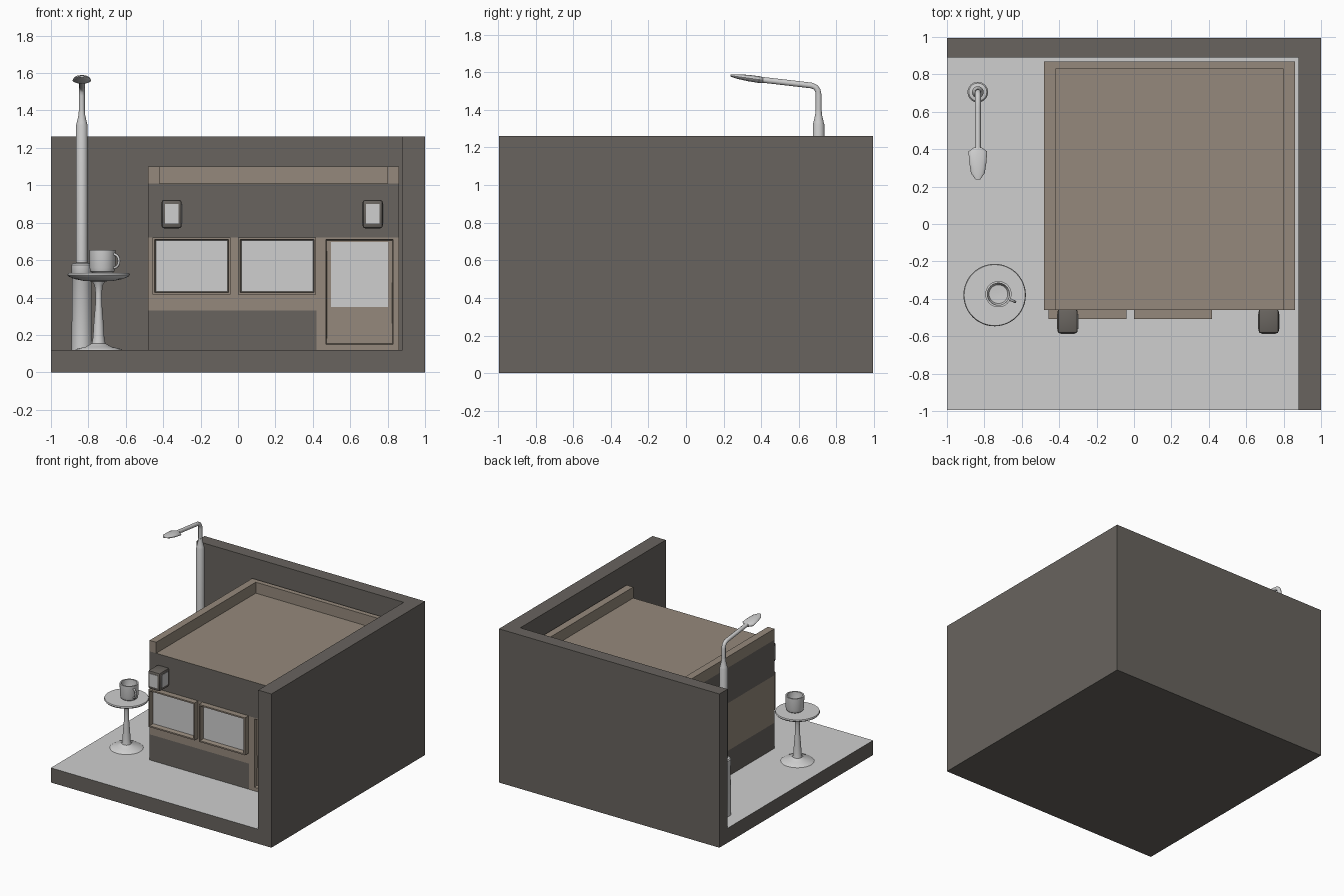
import bpy, bmesh, math
from mathutils import Vector

if "Cube" in bpy.data.objects:
    bpy.data.objects.remove(bpy.data.objects["Cube"])


def material(name, rgb):
    m = bpy.data.materials.new(name)
    m.diffuse_color = (*rgb, 1)
    m.use_nodes = True
    m.node_tree.nodes["Principled BSDF"].inputs["Base Color"].default_value = m.diffuse_color
    return m


DARK = material("dark stone", (0.138, 0.126, 0.113))
BROWN = material("warm brown", (0.300, 0.250, 0.200))
LIGHT = material("light grey", (0.62, 0.62, 0.62))


def finish(name, bm, mats, smooth=False):
    bmesh.ops.recalc_face_normals(bm, faces=bm.faces[:])
    me = bpy.data.meshes.new(name)
    bm.to_mesh(me)
    bm.free()
    for m in mats:
        me.materials.append(m)
    ob = bpy.data.objects.new(name, me)
    bpy.context.collection.objects.link(ob)
    if smooth:
        bpy.ops.object.select_all(action='DESELECT')
        ob.select_set(True)
        bpy.context.view_layer.objects.active = ob
        bpy.ops.object.shade_smooth_by_angle(angle=math.radians(35))
    return ob


def box_bm(x, y, z):
    bm = bmesh.new()
    bmesh.ops.create_cube(bm, size=1)
    for v in bm.verts:
        v.co = [r[0] if c < 0 else r[1] for c, r in zip(v.co, (x, y, z))]
    bm.normal_update()
    return bm


def box(name, x, y, z, mat):
    return finish(name, box_bm(x, y, z), [mat])


def prism(name, outline, z0, z1, mat):
    bm = bmesh.new()
    f = bm.faces.new([bm.verts.new((x, y, z0)) for x, y in outline])
    r = bmesh.ops.extrude_face_region(bm, geom=[f], use_keep_orig=True)
    for v in r["geom"]:
        if isinstance(v, bmesh.types.BMVert):
            v.co.z = z1
    return finish(name, bm, [mat])


def loft(name, rings, mat):
    """Skin a list of vertex rings and cap both ends."""
    bm = bmesh.new()
    rows = [[bm.verts.new(p) for p in ring] for ring in rings]
    n = len(rows[0])
    for a, b in zip(rows, rows[1:]):
        for i in range(n):
            j = (i + 1) % n
            bm.faces.new((a[i], a[j], b[j], b[i]))
    bm.faces.new(rows[0])
    bm.faces.new(rows[-1])
    return finish(name, bm, [mat], smooth=True)


def lathe(name, cx, cy, profile, mat, n=32):
    ang = [2 * math.pi * i / n for i in range(n)]
    return loft(name, [[(cx + r * math.cos(a), cy + r * math.sin(a), z) for a in ang]
                       for r, z in profile], mat)


def tube(name, pts, radius, mat):
    cu = bpy.data.curves.new(name, 'CURVE')
    cu.dimensions = '3D'
    cu.bevel_depth = radius
    cu.bevel_resolution = 3
    cu.use_fill_caps = True
    sp = cu.splines.new('POLY')
    sp.points.add(len(pts) - 1)
    for p, co in zip(sp.points, pts):
        p.co = (*co, 1)
    sp.use_smooth = True
    cu.materials.append(mat)
    ob = bpy.data.objects.new(name, cu)
    bpy.context.collection.objects.link(ob)
    return ob


# Ground slab with light paving on top
bm = box_bm((-1, 0.88), (-0.995, 0.89), (0, 0.12))
for f in bm.faces:
    f.material_index = int(f.normal.z > 0.5)
finish("paved_slab", bm, [DARK, LIGHT])

# L-shaped boundary wall, back and right
prism("boundary_wall", [(-1, 0.995), (-1, 0.89), (0.88, 0.89), (0.88, -0.995),
                        (1, -0.995), (1, 0.995)], 0, 1.26, DARK)

# Building: banded walls, recessed doorway, brown roof
bm = box_bm((-0.48, 0.86), (-0.46, 0.87), (0.12, 1.01))
for axis, cuts in ((2, (0.15, 0.33, 0.71, 0.72)), (0, (0.42, 0.47, 0.83))):
    for c in cuts:
        no = Vector((0, 0, 0))
        no[axis] = 1
        bmesh.ops.bisect_plane(bm, geom=bm.verts[:] + bm.edges[:] + bm.faces[:],
                               plane_co=no * c, plane_no=no)
bm.normal_update()
door = []
for f in bm.faces:
    c = f.calc_center_median()
    if f.normal.y < -0.5 and 0.47 < c.x < 0.83 and 0.15 < c.z < 0.71:
        door.append(f)
bmesh.ops.inset_region(bm, faces=door, thickness=0.006, depth=-0.03)
bm.normal_update()
for f in bm.faces:
    c = f.calc_center_median()
    entrance = c.y < -0.4 and c.x > 0.42 and c.z < 0.72
    f.material_index = int(f.normal.z > 0.5 or 0.33 < c.z < 0.72 or entrance)
finish("building", bm, [DARK, BROWN])

# Door glass
box("door_glass", (0.497, 0.803), (-0.438, -0.428), (0.348, 0.698), LIGHT)

# Parapet on three sides, open at the front
prism("roof_parapet", [(-0.48, -0.46), (-0.42, -0.46), (-0.42, 0.83), (0.80, 0.83),
                       (0.80, -0.46), (0.86, -0.46), (0.86, 0.87), (-0.48, 0.87)],
      1.01, 1.10, BROWN)

# Shop windows: projecting frame with recessed pane
for name, x0 in (("left", -0.457), ("right", 0.0)):
    bm = box_bm((x0, x0 + 0.418), (-0.507, -0.45), (0.415, 0.722))
    front = [f for f in bm.faces if f.normal.y < -0.5]
    bmesh.ops.inset_region(bm, faces=front, thickness=0.016, depth=0)
    bmesh.ops.inset_region(bm, faces=front, thickness=0.009, depth=-0.035)
    front[0].material_index = 1
    finish(name + "_window", bm, [BROWN, LIGHT])

# Wall lanterns with light panels on the front and sides
for name, cx in (("left", -0.355), ("right", 0.72)):
    bm = box_bm((cx - 0.054, cx + 0.054), (-0.585, -0.455), (0.77, 0.922))
    bmesh.ops.bevel(bm, geom=bm.edges[:], offset=0.014, segments=2, profile=0.5,
                    affect='EDGES')
    finish(name + "_lantern", bm, [DARK], smooth=True)
    box(name + "_lantern_front_panel", (cx - 0.036, cx + 0.036), (-0.588, -0.58),
        (0.797, 0.90), LIGHT)
    for side, s in (("inner", 1), ("outer", -1)):
        xs = sorted((cx + s * 0.05, cx + s * 0.057))
        box(f"{name}_lantern_{side}_panel", xs, (-0.562, -0.48), (0.797, 0.90), LIGHT)

# Cafe table: flared foot, slim stem, shallow dish top
TX, TY = -0.745, -0.38
lathe("table_stand", TX, TY, [(0.125, 0.12), (0.12, 0.125), (0.07, 0.136), (0.036, 0.155),
                              (0.030, 0.19), (0.027, 0.25), (0.018, 0.36), (0.017, 0.42),
                              (0.022, 0.465), (0.04, 0.495)], LIGHT)
lathe("table_top", TX, TY, [(0.03, 0.486), (0.08, 0.489), (0.13, 0.499), (0.16, 0.512),
                            (0.167, 0.521), (0.163, 0.53), (0.01, 0.53)], LIGHT, 48)

# Cup, hollow, with a looped handle
CX, CY = -0.725, -0.375
lathe("cup", CX, CY, [(0.01, 0.529), (0.052, 0.529), (0.063, 0.538), (0.069, 0.56),
                      (0.070, 0.655), (0.059, 0.655), (0.057, 0.56), (0.05, 0.548),
                      (0.01, 0.546)], LIGHT)
d = Vector((0.91, -0.42, 0)).normalized()
arc = [math.radians(-100 + 20 * i) for i in range(11)]
tube("cup_handle", [Vector((CX, CY, 0.595)) + d * (0.068 + 0.03 * math.cos(a))
                    + Vector((0, 0, 0.036 * math.sin(a))) for a in arc], 0.007, LIGHT)

# Street lamp: thick foot, stepped pole, bent arm and flat head
LX, LY = -0.835, 0.705
lathe("lamp_pole", LX, LY, [(0.055, 0.12), (0.052, 0.52), (0.055, 0.525), (0.055, 0.575),
                            (0.048, 0.583), (0.031, 0.586), (0.031, 1.32), (0.027, 1.335),
                            (0.018, 1.375), (0.016, 1.40)], LIGHT)
path = [(LY, 1.38), (LY, 1.48), (LY - 0.004, 1.503), (LY - 0.016, 1.52),
        (LY - 0.035, 1.529), (0.62, 1.535), (0.385, 1.562)]
tube("lamp_arm", [(LX, y, z) for y, z in path], 0.016, LIGHT)
stations = [(0.41, 0.02, 1.558, 0.016), (0.388, 0.05, 1.561, 0.018),
            (0.33, 0.046, 1.569, 0.017), (0.272, 0.037, 1.577, 0.012),
            (0.237, 0.012, 1.582, 0.005)]
loft("lamp_head", [[(LX + w * math.cos(k * math.pi / 8), y, z + t * math.sin(k * math.pi / 8))
                    for k in range(16)] for y, w, z, t in stations], LIGHT)
